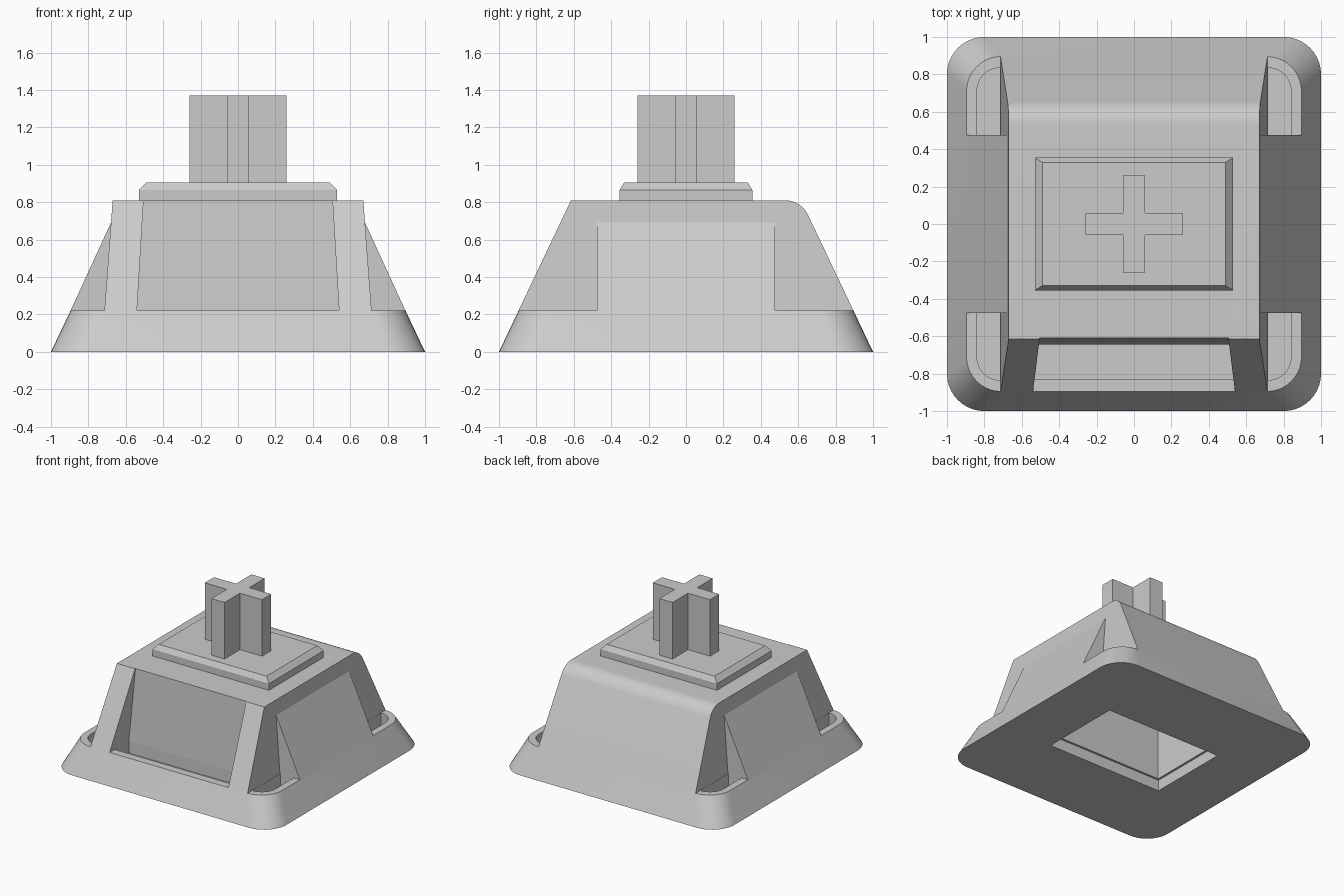
import bpy, bmesh, math

if "Cube" in bpy.data.objects:
    bpy.data.objects.remove(bpy.data.objects["Cube"])

grey = bpy.data.materials.new("light grey plastic")
grey.diffuse_color = (0.6, 0.6, 0.6, 1)
grey.use_nodes = True
grey.node_tree.nodes["Principled BSDF"].inputs["Base Color"].default_value = grey.diffuse_color


def loft(name, rings):
    """Closed solid through matching rings of 3D points."""
    bm = bmesh.new()
    loops = [[bm.verts.new(p) for p in r] for r in rings]
    n = len(rings[0])
    for a, b in zip(loops, loops[1:]):
        for i in range(n):
            j = (i + 1) % n
            bm.faces.new((a[i], a[j], b[j], b[i]))
    bm.faces.new(loops[0][::-1])
    bm.faces.new(loops[-1])
    bmesh.ops.recalc_face_normals(bm, faces=bm.faces)
    me = bpy.data.meshes.new(name)
    bm.to_mesh(me)
    bm.free()
    me.materials.append(grey)
    ob = bpy.data.objects.new(name, me)
    bpy.context.collection.objects.link(ob)
    return ob


def rect(hx, hy, z):
    return [(-hx, -hy, z), (hx, -hy, z), (hx, hy, z), (-hx, hy, z)]


def rounded(h, r, z, seg=10):
    pts = []
    for k, (sx, sy) in enumerate([(1, 1), (-1, 1), (-1, -1), (1, -1)]):
        for i in range(seg + 1):
            a = math.pi / 2 * (k + i / seg)
            pts.append((sx * (h - r) + r * math.cos(a), sy * (h - r) + r * math.sin(a), z))
    return pts


def cut(ob, cutters):
    bpy.context.view_layer.objects.active = ob
    for c in cutters:
        m = ob.modifiers.new("cut", 'BOOLEAN')
        m.operation, m.solver, m.object = 'DIFFERENCE', 'EXACT', c
        bpy.ops.object.modifier_apply(modifier=m.name)
    for c in cutters:
        bpy.data.objects.remove(c)


def smooth(ob):
    bpy.ops.object.select_all(action='DESELECT')
    ob.select_set(True)
    bpy.context.view_layer.objects.active = ob
    bpy.ops.object.shade_smooth_by_angle(angle=math.radians(20))


RIM, TOP, SLOPE = 0.22, 0.81, 0.475
FLOOR = 0.12


def outer(z):
    return 1 - SLOPE * z


def wall(z):
    return 0.67 + 0.075 * (TOP - z)


# skirt: rounded sloping base with corner pockets, a front pocket and a stepped opening
skirt = loft("skirt", [rounded(1, 0.2, 0), rounded(outer(RIM), 0.185, RIM)])
cutters = []
for sx in (-1, 1):
    for sy in (-1, 1):
        plan = [(0.716, 0.835), (0.716, 0.474), (0.84, 0.474)]
        plan += [(0.716 + 0.124 * math.cos(a), 0.711 + 0.124 * math.sin(a))
                 for a in [math.pi / 2 * i / 8 for i in range(8)]]
        cutters.append(loft("pocket_cutter", [[(sx * x, sy * y, z) for x, y in plan]
                                              for z in (FLOOR, 0.5)]))
cutters.append(loft("front_pocket_cutter",
                    [[(-0.54, -0.83, z), (0.54, -0.83, z), (0.54, -0.645, z), (-0.54, -0.645, z)]
                     for z in (FLOOR, 0.5)]))
cutters.append(loft("opening_cutter", [rect(0.53, 0.345, -0.1), rect(0.53, 0.345, 0.09)]))
cutters.append(loft("shaft_cutter", [rect(0.512, 0.327, 0.05), rect(0.512, 0.327, 0.5)]))
cut(skirt, cutters)
smooth(skirt)

# housing: side profile with a rounded rear top edge, tapering slightly in width
t = 0.085
turn = math.atan2(1, SLOPE)
r = t / math.tan(turn / 2)
r = t / math.tan((math.pi - (math.pi - turn)) / 2)
yc, zc = outer(TOP) - t, TOP - r
profile = [(-outer(RIM), RIM), (outer(RIM), RIM)]
for i in range(9):
    a = math.pi / 2 - turn + turn * i / 8
    profile.append((yc + r * math.cos(a), zc + r * math.sin(a)))
profile.append((-outer(TOP), TOP))
housing = loft("housing", [[(s * wall(z), y, z) for y, z in profile] for s in (-1, 1)])


def recess_ring(z):
    f = (z - RIM) / (TOP - RIM)
    hx, yb = 0.54 - 0.035 * f, -0.645 + 0.035 * f
    return [(-hx, -1.2, z), (hx, -1.2, z), (hx, yb, z), (-hx, yb, z)]


cut(housing, [loft("recess_cutter", [recess_ring(0.1), recess_ring(0.95)]),
              loft("shaft_cutter", [rect(0.512, 0.327, 0.1), rect(0.512, 0.327, 0.95)])])
smooth(housing)

# side panels: sloping pads on the left and right
for s, side in ((-1, "left"), (1, "right")):
    loft(side + "_side_panel",
         [[(s * 0.6, -0.475, z), (s * x, -0.475, z), (s * x, 0.475, z), (s * 0.6, 0.475, z)]
          for x, z in ((outer(RIM), RIM), (0.675, 0.70))])

# slider plate with chamfered top
loft("slider_plate", [rect(0.53, 0.355, TOP), rect(0.53, 0.355, 0.865), rect(0.49, 0.33, 0.906)])

# cross-shaped stem
A, W = 0.26, 0.06
corner = [(A, -W), (A, W), (W, W)]
cross = []
for k in range(4):
    c, s = round(math.cos(k * math.pi / 2)), round(math.sin(k * math.pi / 2))
    cross += [(c * x - s * y, s * x + c * y) for x, y in corner]
loft("cross_stem", [[(x, y, z) for x, y in cross] for z in (0.906, 1.37)])
